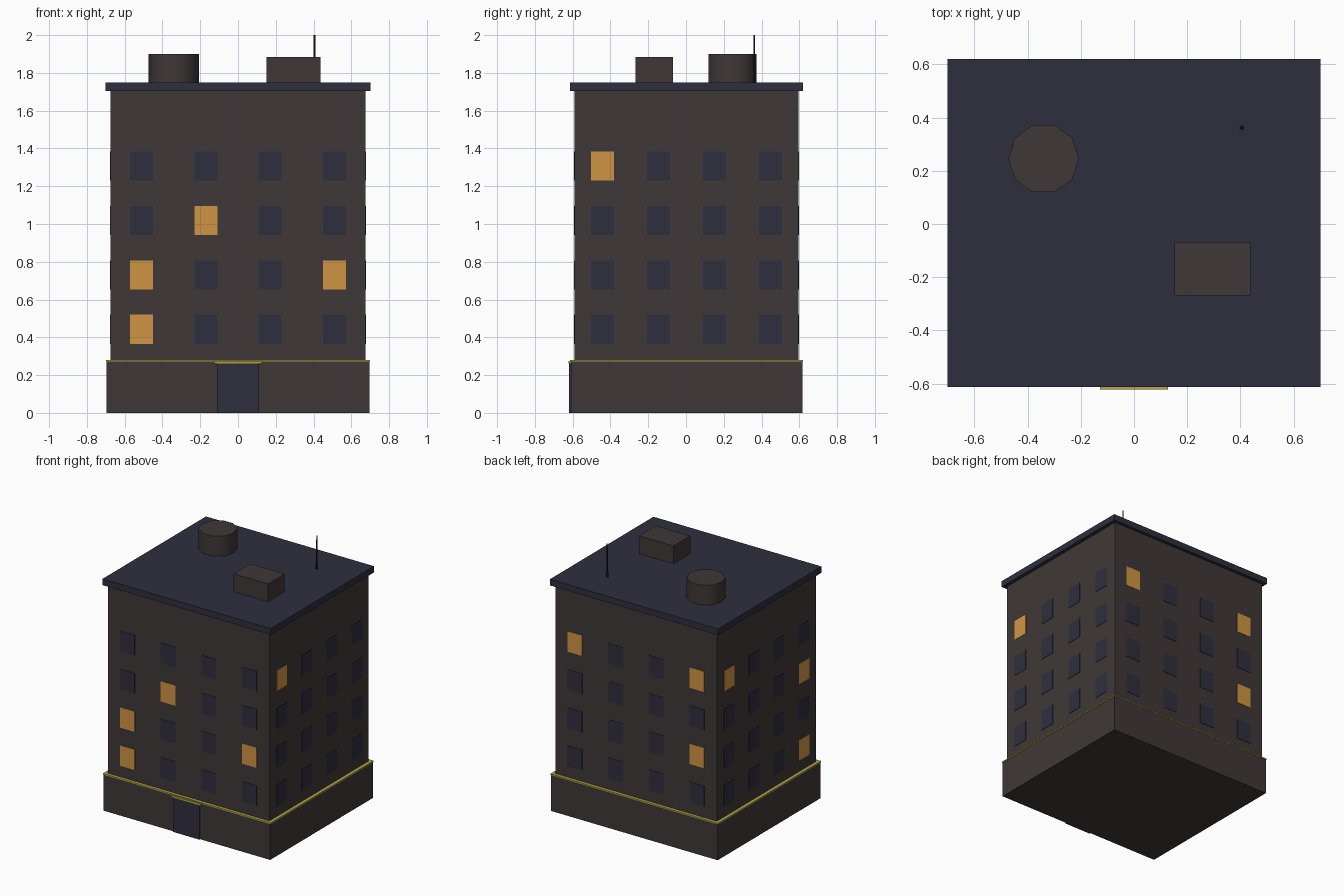
import bpy, math

if "Cube" in bpy.data.objects:
    bpy.data.objects.remove(bpy.data.objects["Cube"])

CY = 0.003  # the building sits slightly behind the door


def srgb(r, g, b):
    f = lambda c: c / 12.92 if c <= 0.04045 else ((c + 0.055) / 1.055) ** 2.4
    return tuple(f(c / 255) for c in (r, g, b)) + (1.0,)


def material(name, *rgb):
    m = bpy.data.materials.new(name)
    m.diffuse_color = srgb(*rgb)
    m.use_nodes = True
    m.node_tree.nodes["Principled BSDF"].inputs["Base Color"].default_value = m.diffuse_color
    return m


WALL = material("wall brown", 63, 56, 55)
SLATE = material("slate blue", 47, 46, 62)
LIT = material("lit window amber", 208, 150, 68)
NEON = material("trim yellow", 178, 166, 66)
METAL = material("dark metal", 30, 30, 38)


def box(name, x, y, z, mat):
    """Box from (min, max) ranges."""
    mid = [(a + b) / 2 for a, b in (x, y, z)]
    bpy.ops.mesh.primitive_cube_add(size=1, location=mid)
    o = bpy.context.object
    o.name = name
    o.scale = [b - a for a, b in (x, y, z)]
    bpy.ops.object.transform_apply(location=False, rotation=False, scale=True)
    o.data.materials.append(mat)
    return o


def cylinder(name, x, y, z0, z1, r0, r1, sides, mat):
    bpy.ops.mesh.primitive_cone_add(vertices=sides, radius1=r0, radius2=r1, depth=z1 - z0,
                                    location=(x, y, (z0 + z1) / 2),
                                    rotation=(0, 0, math.pi / 2))
    o = bpy.context.object
    o.name = name
    o.data.materials.append(mat)
    bpy.ops.object.shade_smooth_by_angle(angle=math.radians(40))
    return o


def slab(name, hx, hy, z0, z1, mat):
    return box(name, (-hx, hx), (CY - hy, CY + hy), (z0, z1), mat)


# Main masses
slab("ground_floor", 0.696, 0.613, 0.0, 0.272, WALL)
slab("ledge_trim", 0.70, 0.616, 0.272, 0.281, NEON)
slab("upper_floors", 0.675, 0.593, 0.281, 1.703, WALL)
slab("roof_slab", 0.702, 0.617, 1.703, 1.75, SLATE)

# Entrance
box("door", (-0.11, 0.11), (-0.619, -0.61), (0.0, 0.262), SLATE)
box("door_trim", (-0.127, 0.127), (-0.622, -0.61), (0.261, 0.274), NEON)

# Roof equipment
box("roof_unit", (0.152, 0.438), (-0.268, -0.068), (1.75, 1.885), WALL)
cylinder("water_tank", -0.34, 0.246, 1.75, 1.90, 0.133, 0.133, 10, WALL)
cylinder("antenna_base", 0.405, 0.362, 1.75, 1.79, 0.009, 0.009, 6, METAL)
cylinder("antenna", 0.405, 0.362, 1.79, 2.0, 0.006, 0.004, 6, METAL)

# Windows: lit ones as (column, row), columns run along +x or +y, rows upward
ROWS = [0.443 + 0.288 * i for i in range(4)]
W, H, T = 0.061, 0.077, 0.003
LIT_WINDOWS = {
    "front": {(0, 0), (0, 1), (3, 1), (1, 2)},
    "right": {(0, 3)},
    "back": {(3, 3), (0, 3), (0, 1)},
    "left": {(3, 3), (0, 2), (0, 0)},
}
for side, lit in LIT_WINDOWS.items():
    for col in range(4):
        for row, z in enumerate(ROWS):
            mat = LIT if (col, row) in lit else SLATE
            zr = (z - H, z + H)
            name = f"{side}_window_{col}_{row}"
            if side in ("front", "back"):
                x = (col - 1.5) * 0.34
                y = CY + (-0.593 if side == "front" else 0.593)
                box(name, (x - W, x + W), (y - T, y + T), zr, mat)
            else:
                y = CY + (col - 1.5) * 0.297
                x = 0.675 if side == "right" else -0.675
                box(name, (x - T, x + T), (y - W, y + W), zr, mat)
